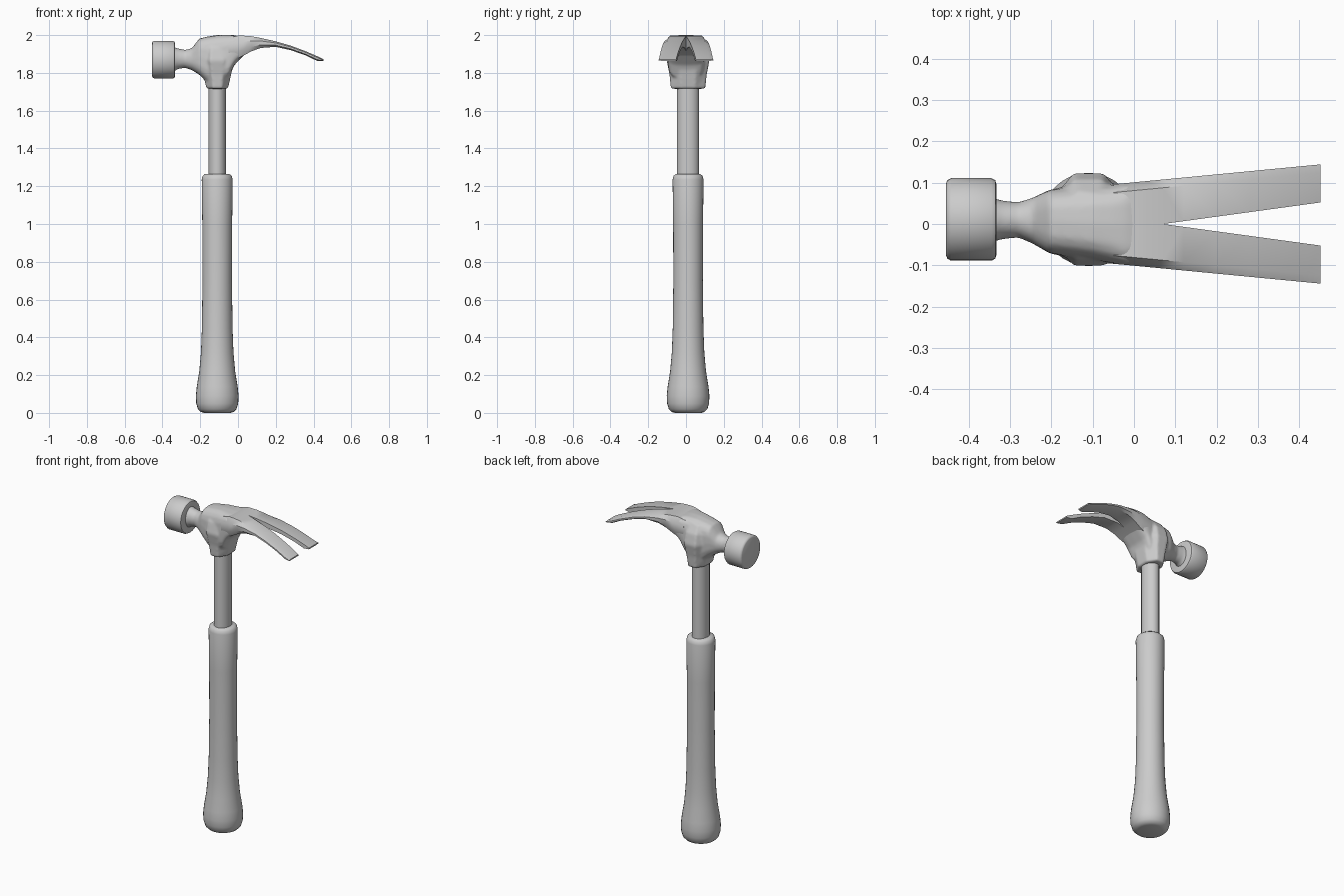
import bpy, bmesh, math

if "Cube" in bpy.data.objects:
    bpy.data.objects.remove(bpy.data.objects["Cube"])

# One grey throughout
GREY = bpy.data.materials.new("plain grey")
GREY.use_nodes = True
GREY.diffuse_color = (0.6, 0.6, 0.6, 1)
GREY.node_tree.nodes["Principled BSDF"].inputs["Base Color"].default_value = GREY.diffuse_color


def loft(name, shells, angle=40):
    """Skin each shell, a list of equal-length point rings, and cap its ends."""
    bm = bmesh.new()
    for rings in shells:
        loops = [[bm.verts.new(p) for p in ring] for ring in rings]
        n = len(loops[0])
        for a, b in zip(loops, loops[1:]):
            for i in range(n):
                j = (i + 1) % n
                bm.faces.new((a[i], a[j], b[j], b[i]))
        bm.faces.new(loops[0])
        bm.faces.new(loops[-1])
    bmesh.ops.recalc_face_normals(bm, faces=bm.faces)
    mesh = bpy.data.meshes.new(name)
    bm.to_mesh(mesh)
    bm.free()
    mesh.materials.append(GREY)
    ob = bpy.data.objects.new(name, mesh)
    bpy.context.collection.objects.link(ob)
    bpy.ops.object.select_all(action="DESELECT")
    ob.select_set(True)
    bpy.context.view_layer.objects.active = ob
    bpy.ops.object.shade_smooth_by_angle(angle=math.radians(angle))
    return ob


def outline(rx, ry, n, power=2.0, turn=0.0):
    """Superellipse: power 2 is round, higher is boxier."""
    pts = []
    for i in range(n):
        t = 2 * math.pi * i / n + turn
        c, s = math.cos(t), math.sin(t)
        pts.append((rx * math.copysign(abs(c) ** (2 / power), c),
                    ry * math.copysign(abs(s) ** (2 / power), s)))
    return pts


CX, CY = -0.11, 0.011


def upright(z, rx, ry, n, turn=0.0):
    return [(CX + u, CY + v, z) for u, v in outline(rx, ry, n, 2, turn)]


# Rubber grip: flared butt and rounded shoulder
grip = [(0, 0.07), (0.005, 0.087), (0.02, 0.102), (0.05, 0.111), (0.09, 0.113),
        (0.14, 0.108), (0.22, 0.095), (0.32, 0.086), (0.45, 0.081), (0.7, 0.078),
        (1.0, 0.079), (1.235, 0.082), (1.255, 0.077), (1.265, 0.064)]
loft("grip", [[upright(z, r, r, 32) for z, r in grip]])

# Shaft
loft("shaft", [[upright(z, 0.047, 0.059, 16) for z in (1.2, 1.78)]])

# Striking face with rounded rims
face = [(-0.455, 0.088), (-0.452, 0.095), (-0.443, 0.1), (-0.345, 0.1),
        (-0.336, 0.095), (-0.333, 0.085)]
loft("striking_face", [[[(x, CY + u, 1.87 + v) for u, v in outline(r, r, 32)]
                        for x, r in face]])

# Faceted socket around the shaft: height, half widths
socket = [(1.716, 0.061, 0.098), (1.79, 0.079, 0.106), (1.865, 0.097, 0.122),
          (1.93, 0.09, 0.106), (1.98, 0.07, 0.07)]
socket_rings = [upright(z, rx, ry, 8, math.pi / 8) for z, rx, ry in socket]

# Neck and head body: x, bottom, top, half width, y centre, boxiness
body = [(-0.345, 1.80, 1.94, 0.055, 0.01, 2), (-0.32, 1.82, 1.93, 0.047, 0.01, 2),
        (-0.28, 1.826, 1.922, 0.043, 0.01, 2), (-0.245, 1.815, 1.93, 0.056, 0.008, 2.3),
        (-0.205, 1.79, 1.982, 0.077, 0.006, 3), (-0.165, 1.75, 1.992, 0.085, 0.005, 3),
        (-0.1, 1.74, 2.002, 0.092, 0.003, 3.2), (-0.05, 1.775, 2.002, 0.097, 0.0, 3.5),
        (-0.02, 1.84, 2.0, 0.099, 0.0, 4), (0.03, 1.893, 1.988, 0.094, 0.0, 4),
        (0.062, 1.922, 1.97, 0.08, 0.0, 4)]
body_rings = [[(x, cy + u, (lo + hi) / 2 + v)
               for u, v in outline(w, (hi - lo) / 2, 20, p)]
              for x, lo, hi, w, cy, p in body]

# Forge socket and body into one softly blended casting
head = loft("head_body", [body_rings, socket_rings])
blend = head.modifiers.new("blend", "REMESH")
blend.mode = "VOXEL"
blend.voxel_size = 0.007
blend.use_smooth_shade = True
soften = head.modifiers.new("soften", "SMOOTH")
soften.factor = 0.5
soften.iterations = 6

# Split claw growing out of the body: x, bottom, top
claw = [(-0.05, 1.87, 1.985), (0.0, 1.878, 1.997), (0.03, 1.892, 1.997),
        (0.07, 1.914, 1.994), (0.12, 1.932, 1.985), (0.2, 1.938, 1.967),
        (0.28, 1.92, 1.944), (0.36, 1.892, 1.914), (0.42, 1.863, 1.888),
        (0.452, 1.864, 1.872)]
for side, name in ((1, "claw_left"), (-1, "claw_right")):
    rings = []
    for x, lo, hi in claw:
        inner = 0.052 * max(x - 0.07, 0) / 0.38
        outer = 0.101 + 0.096 * x
        h = hi - lo
        section = [(inner, lo), (outer - 0.015, lo), (outer, lo + 0.3 * h),
                   (outer, hi - 0.3 * h), (outer - 0.02, hi), (inner, hi)]
        rings.append([(x, side * y, z) for y, z in section])
    loft(name, [rings], 35)
